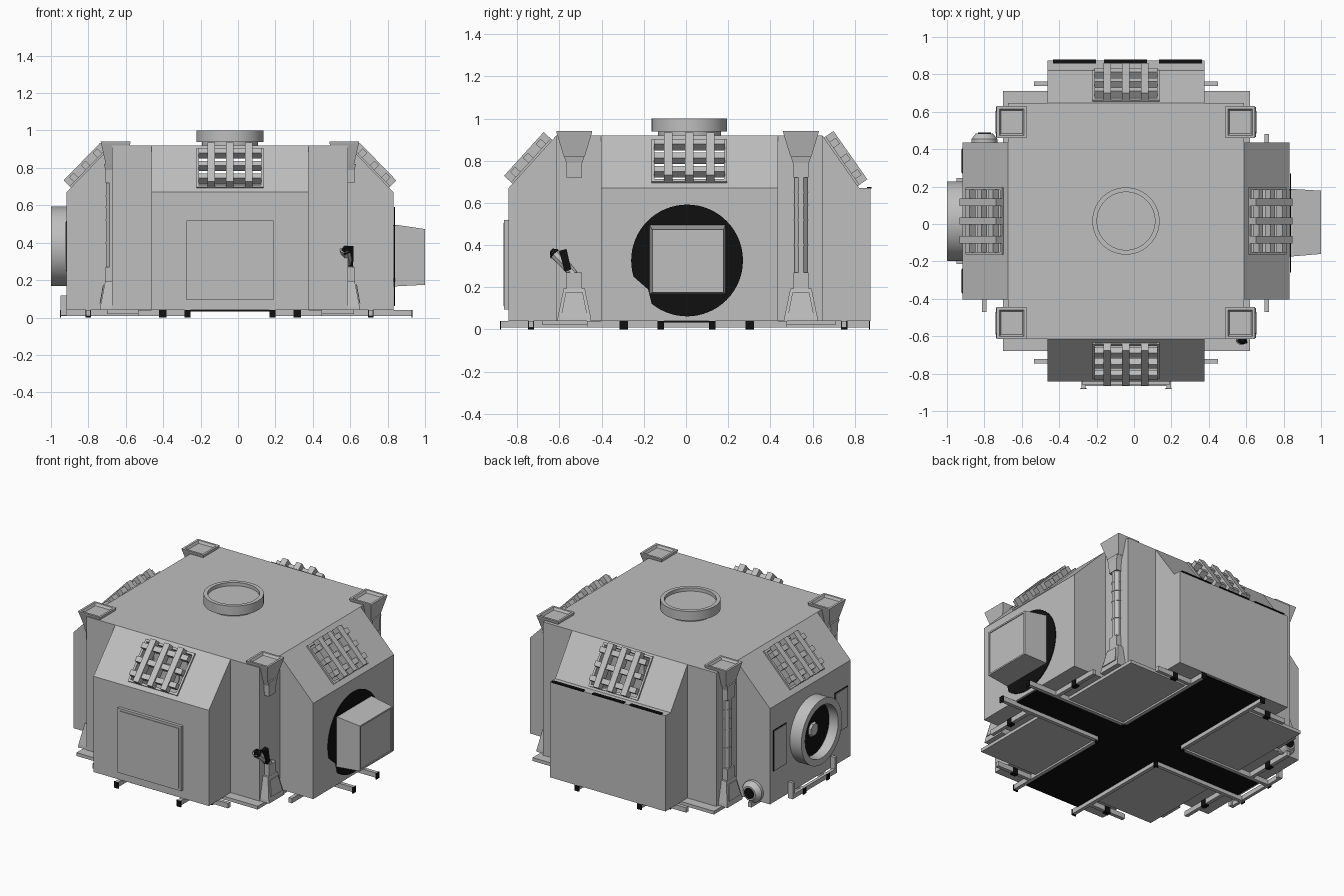
import bpy, bmesh, math
from mathutils import Vector, Matrix

if "Cube" in bpy.data.objects:
    bpy.data.objects.remove(bpy.data.objects["Cube"])

CX, CY = -0.043, 0.016            # body centre
H, W = 0.631, 0.42                # core half size, bay half width
Z0, Z1, ZR = 0.04, 0.67, 0.92     # floor, eave, roof


def material(name, c):
    m = bpy.data.materials.new(name)
    m.diffuse_color = (*c, 1)
    m.use_nodes = True
    m.node_tree.nodes["Principled BSDF"].inputs["Base Color"].default_value = m.diffuse_color
    return m


GREY = material("hull grey", (0.52, 0.52, 0.52))
BLACK = material("black", (0.005, 0.005, 0.005))


def finish(name, bm, mat, smooth=False):
    bmesh.ops.remove_doubles(bm, verts=bm.verts, dist=1e-5)
    bmesh.ops.recalc_face_normals(bm, faces=bm.faces)
    me = bpy.data.meshes.new(name)
    bm.to_mesh(me)
    bm.free()
    me.materials.append(mat)
    ob = bpy.data.objects.new(name, me)
    bpy.context.collection.objects.link(ob)
    if smooth:
        bpy.ops.object.select_all(action='DESELECT')
        ob.select_set(True)
        bpy.context.view_layer.objects.active = ob
        bpy.ops.object.shade_smooth_by_angle(angle=math.radians(35))
    return ob


def loft(name, rings, mat=GREY, smooth=False):
    """Skin a list of equal point rings and cap both ends."""
    bm = bmesh.new()
    vs = [[bm.verts.new(p) for p in r] for r in rings]
    n = len(vs[0])
    for a, b in zip(vs, vs[1:]):
        for i in range(n):
            j = (i + 1) % n
            bm.faces.new((a[i], a[j], b[j], b[i]))
    bm.faces.new(vs[0])
    bm.faces.new(vs[-1])
    return finish(name, bm, mat, smooth)


def rect(cx, cy, hx, hy, z):
    return [Vector((cx + a * hx, cy + b * hy, z)) for a, b in ((-1, -1), (1, -1), (1, 1), (-1, 1))]


def box(name, lo, hi, mat=GREY, M=None):
    c = [(lo[i] + hi[i]) / 2 for i in range(3)]
    hx, hy = (hi[0] - lo[0]) / 2, (hi[1] - lo[1]) / 2
    rings = [rect(c[0], c[1], hx, hy, z) for z in (lo[2], hi[2])]
    if M:
        rings = [[M @ p for p in r] for r in rings]
    return loft(name, rings, mat)


def lathe(name, origin, axis, profile, n=40, mat=GREY):
    """Profile of (radius, height) turned about an axis."""
    q = Vector((0, 0, 1)).rotation_difference(Vector(axis))
    o = Vector(origin)
    rings = [[o + q @ Vector((r * math.cos(t), r * math.sin(t), h))
              for t in [2 * math.pi * (i + .5) / n for i in range(n)]] for r, h in profile]
    return loft(name, rings, mat, n > 12)


# side name, outward direction, eave distance, wall distance
SIDES = [("front", (0, -1), 0.858, 0.858), ("right", (1, 0), 0.874, 0.874),
         ("back", (0, 1), 0.806, 0.859), ("left", (-1, 0), 0.874, 0.874)]

# Hollow hull: square core, four bays with sloped, open skylights
hull = bmesh.new()


def face(pts):
    hull.faces.new([hull.verts.new(p) for p in pts])


face(rect(CX, CY, H, H, ZR))
face(rect(CX, CY, H, H, Z0))
for side, out, de, dw in SIDES:
    o = Vector((*out, 0))
    a = Vector((-out[1], out[0], 0))

    def P(u, d, z):
        return Vector((CX, CY, z)) + a * u + o * d

    for s in (-1, 1):
        face([P(s * W, H, Z0), P(s * H, H, Z0), P(s * H, H, ZR), P(s * W, H, ZR)])
        prof = [(H, Z0), (dw, Z0), (dw, Z1), (H, ZR)]
        if dw > de:
            prof.insert(3, (de, Z1))
        face([P(s * W, d, z) for d, z in prof])
    face([P(-W, dw, Z0), P(W, dw, Z0), P(W, dw, Z1), P(-W, dw, Z1)])
    face([P(-W, H, Z0), P(W, H, Z0), P(W, dw, Z0), P(-W, dw, Z0)])
    if dw > de:
        face([P(-W, de, Z1), P(W, de, Z1), P(W, dw, Z1), P(-W, dw, Z1)])

    # slope frame: u along the eave, v up the slope, n outward
    low, top = P(0, de, Z1), P(0, H, ZR)
    v = (top - low).normalized()
    n = a.cross(v)
    M = Matrix((a, v, n)).transposed().to_4x4()
    M.translation = (low + top) / 2
    L = (top - low).length / 2
    outer, inner = rect(0, 0, W, L, 0), rect(0, 0, .165, .125, 0)
    for i in range(4):
        j = (i + 1) % 4
        face([M @ p for p in (outer[i], outer[j], inner[j], inner[i])])

    # skylight rim and lattice
    for s in (-1, 1):
        box(side + "_skylight_rim_side", (s * .172 - .007, -.14, -.02), (s * .172 + .007, .14, .01), GREY, M)
        box(side + "_skylight_rim_end", (-.178, s * .132 - .007, -.02), (.178, s * .132 + .007, .01), GREY, M)
    for k in (-1, 0, 1):
        box(side + "_lattice_upright", (k * .1 - .02, -.14, .008), (k * .1 + .02, .14, .055), GREY, M)
        box(side + "_lattice_crossbar", (-.168, k * .09 - .017, .003), (.168, k * .09 + .017, .045), GREY, M)
finish("hull", hull, GREY)

# Roof hatch ring
lathe("roof_hatch", (CX, CY, 0), (0, 0, 1),
      [(.15, ZR), (.15, .938), (.18, .938), (.18, 1), (.155, 1), (.155, .978)], 48)

# Corner columns on the left and right walls; the front right one is broken
for sx, wall in ((-1, CX - H), (1, CX + H)):
    for cy in (-.53, .545):
        tag = ("left" if sx < 0 else "right") + ("_front" if cy < 0 else "_back")
        x = lambda d: wall + sx * d
        loft(tag + "_column_head", [rect(x(-.012), cy, .045, .05, .82), rect(x(-.02), cy, .078, .083, .93),
                                    rect(x(-.02), cy, .08, .085, .94), rect(x(-.02), cy, .066, .071, .94),
                                    rect(x(-.02), cy, .058, .062, .925)])
        loft(tag + "_column_collar", [rect(x(0), cy, .034, .036, .72), rect(x(0), cy, .036, .038, .79),
                                      rect(x(0), cy, .042, .048, .82)])
        loft(tag + "_column_foot", [rect(x(0), cy, .065, .08, Z0), rect(x(0), cy, .062, .078, .06),
                                    rect(x(0), cy, .036, .05, .195)])
        box(tag + "_column_socket", (x(0) - .035, cy - .036, .195), (x(0) + .035, cy + .036, .27))
        # foot panel
        f = [Vector((x(d), cy + y, z)) for d, y, z in
             ((.061, -.06, .075), (.061, .06, .075), (.043, .04, .175), (.043, -.04, .175))]
        loft(tag + "_foot_panel", [f, [p + Vector((sx * .005, 0, .001)) for p in f]])
        if tag != "right_front":
            lathe(tag + "_column_pipe", (x(0), cy, 0), (0, 0, 1), [(.033, .26), (.033, .73)], 8)
            for z in (.4, .52, .59, .65):
                lathe(tag + "_pipe_band", (x(0), cy, z), (0, 0, 1), [(.036, -.004), (.036, .004)], 8)
        else:
            lathe("broken_pipe", (x(0.012), cy, .26), (-.03, -.1, .11), [(.02, 0), (.028, .145)], 8)
            lathe("broken_pipe_end", (x(-.01), cy - .09, .358), (-.03, -.1, .11), [(.034, 0), (.012, .025)], 5, BLACK)
            lathe("broken_pipe_shard", (x(.012), cy - .03, .28), (0, -.1, .4), [(.022, 0), (.026, .1)], 4, BLACK)

# Front door
box("front_door", (-.275, -.862, .095), (.19, -.84, .52))
box("front_door_panel", (-.258, -.866, .11), (.173, -.86, .505))

# Right: black docking disc with a missing chunk, and projecting box
disc = [Vector((.835, .005 + .265 * math.cos(t), .327 + .265 * math.sin(t)))
        for t in [2 * math.pi * i / 64 for i in range(64)]]
disc = [p for p in disc if not (p.y < -.17 and p.z < .23)]
i = next(k for k, p in enumerate(disc) if p.y < -.2 and p.z < .327 and p.z >= .23 and disc[k + 1].z < .2)
disc[i + 1:i + 1] = [Vector((.835, -.18, .19))]
loft("docking_disc", [disc, [p + Vector((.005, 0, 0)) for p in disc]], BLACK)


def yz(x, y0, y1, z0, z1):
    return [Vector((x, *p)) for p in ((y0, z0), (y1, z0), (y1, z1), (y0, z1))]


loft("docking_box", [yz(.83, -.173, .187, .167, .495), yz(.85, -.173, .187, .167, .495),
                     yz(1, -.16, .178, .175, .473), yz(1, -.15, .168, .185, .463),
                     yz(.995, -.15, .168, .185, .463)])

# Left: round airlock collar with black hatch and flanking panels
lathe("airlock_collar", (CX, CY, .38), (-1, 0, 0),
      [(.213, .87), (.213, .957), (.172, .957), (.172, .885)], 48)
lathe("airlock_hatch", (CX, CY, .38), (-1, 0, 0), [(.17, .884), (.17, .892)], 48, BLACK)
lathe("airlock_handle", (CX, CY, .38), (-1, 0, 0), [(.05, .89), (.04, .905)], 8)
for s in (-1, 1):
    y = CY + s * .32
    box("left_wall_panel_shadow", (-.92, y - .067, .245), (-.915, y + .067, .515), BLACK)
    box("left_wall_panel", (-.924, y - .061, .251), (-.916, y + .061, .509))
    box("left_step_tab", (-.95, CY + s * .22 - .01, .01), (-.917, CY + s * .22 + .01, .117))
box("left_step", (-.95, -.2, .01), (-.93, .24, .04))

# Pipe outlet on the left bay's back side
lathe("pipe_outlet", (-.80, .43, .1), (0, 1, 0), [(.07, 0), (.07, .025), (.045, .055)], 20)
lathe("pipe_outlet_mouth", (-.80, .43, .1), (0, 1, 0), [(.035, .054), (.035, .06)], 16, BLACK)

# Black vents on the back ledge
for x0 in (-.433, -.16, .134):
    box("ledge_vent", (x0, .858, .668), (x0 + .23, .88, .676), BLACK)

# Underside: black cross between four grey corner plates, edged by rails
X0, X1, Y0, Y1 = -.27, .185, -.12, .125
box("underside_cross_long", (-.9, Y0, .033), (.82, Y1, .039), BLACK)
box("underside_cross_wide", (X0, -.83, .033), (X1, .86, .039), BLACK)
for xa, xb in ((-.70, X0), (X1, .62)):
    for ya, yb in ((-.68, Y0), (Y1, .71)):
        box("corner_plate", (xa, ya, .02), (xb, yb, .042))
for xa, xb in ((-.95, X0), (X1, .93)):
    for y in (Y0, Y1):
        box("rail_x", (xa, y - .012, .008), (xb, y + .012, .04))
        for x in (xa, xb):
            box("rail_x_joint", (x - .003, y - .016, 0), (x + .003, y + .016, .04), BLACK)
for ya, yb in ((-.88, Y0), (Y1, .87)):
    for x in (X0, X1):
        box("rail_y", (x - .012, ya, .008), (x + .012, yb, .04))
        for y in (ya, yb):
            box("rail_y_joint", (x - .016, y - .003, 0), (x + .016, y + .003, .04), BLACK)
for y in (-.735, .75):
    for xa, xb in ((-.535, X0), (X1, .45)):
        box("cross_rail", (xa, y - .012, .008), (xb, y + .012, .04))
        box("cross_rail_joint", ((xa + xb) / 2 - .02, y - .015, 0), ((xa + xb) / 2 + .02, y + .015, .04), BLACK)
for x in (-.80, .71):
    for ya, yb in ((-.47, Y0), (Y1, .48)):
        box("side_rail", (x - .012, ya, .008), (x + .012, yb, .04))
        box("side_rail_joint", (x - .015, (ya + yb) / 2 - .02, 0), (x + .015, (ya + yb) / 2 + .02, .04), BLACK)
